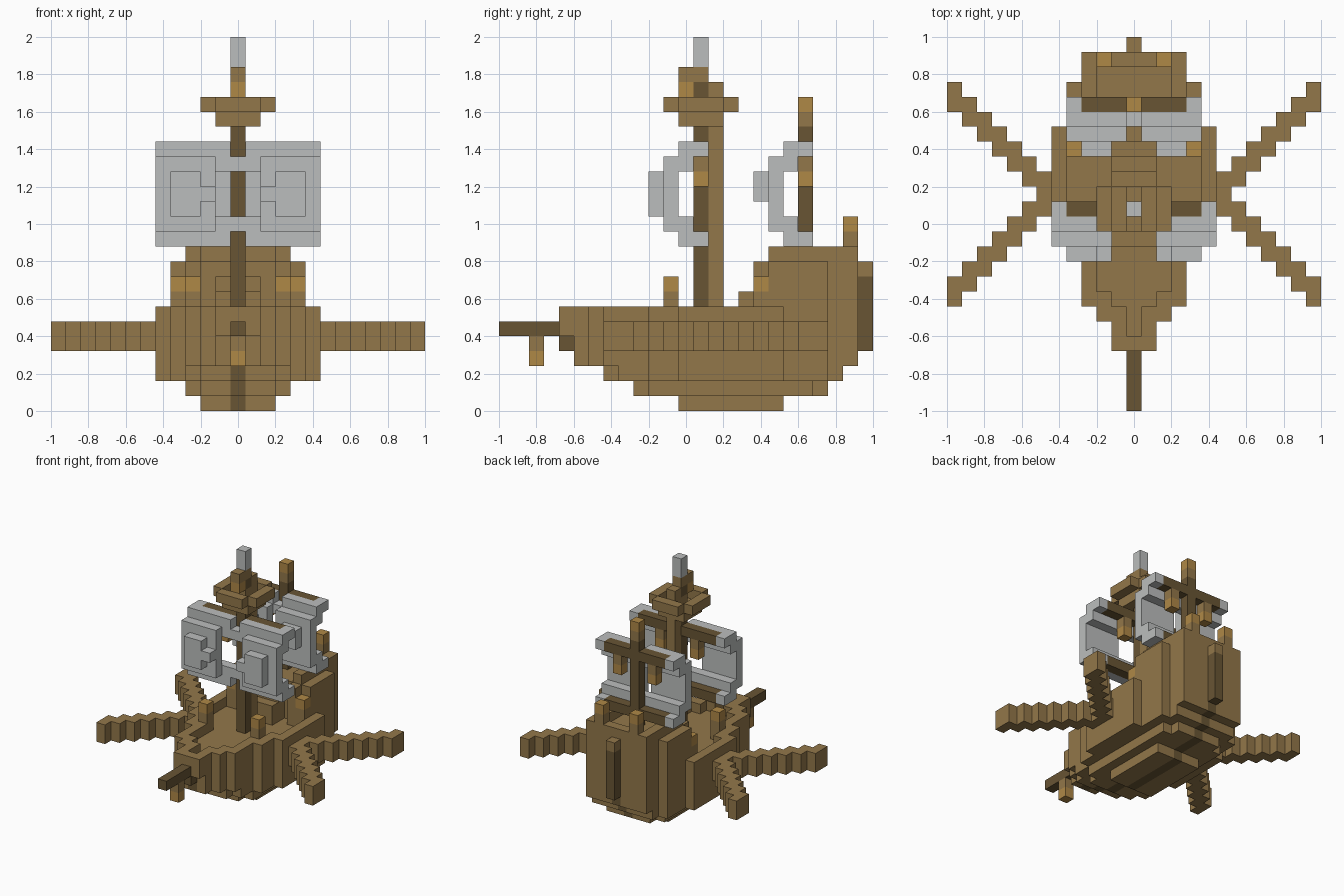
import bpy, bmesh
from mathutils import Vector

if "Cube" in bpy.data.objects:
    bpy.data.objects.remove(bpy.data.objects["Cube"])

U = 0.08  # edge of one block


def material(name, rgb):
    m = bpy.data.materials.new(name)
    m.use_nodes = True
    m.diffuse_color = (*rgb, 1)
    m.node_tree.nodes["Principled BSDF"].inputs["Base Color"].default_value = (*rgb, 1)
    return m


WOOD = material("brown wood", (0.29, 0.185, 0.068))
DARK = material("dark wood", (0.138, 0.09, 0.034))
GOLD = material("lantern gold", (0.43, 0.246, 0.062))
CLOTH = material("sail grey", (0.5, 0.515, 0.51))


def box(x, y, z):
    """Cells in inclusive ranges; a plain number is a single cell."""
    r = [range(a, a + 1) if isinstance(a, int) else range(a[0], a[1] + 1) for a in (x, y, z)]
    return {(i, j, k) for i in r[0] for j in r[1] for k in r[2]}


def mirror(cells):
    return cells | {(-i, j, k) for i, j, k in cells}


def build(name, cells, mat):
    """Turn block cells into a mesh made of the exposed faces only."""
    bm = bmesh.new()
    verts = {}

    def vert(p):
        key = tuple(round(2 * c) for c in p)
        if key not in verts:
            verts[key] = bm.verts.new((p[0] * U, p[1] * U, (p[2] + 0.5) * U))
        return verts[key]

    for c in sorted(cells):
        for axis in range(3):
            for s in (-1, 1):
                n = Vector((0, 0, 0))
                n[axis] = s
                if tuple(int(a + b) for a, b in zip(c, n)) in cells:
                    continue
                u = Vector((0, 0, 0))
                u[(axis + 1) % 3] = 1
                v = n.cross(u)
                mid = Vector(c) + n / 2
                bm.faces.new([vert(mid + (a * u + b * v) / 2)
                              for a, b in ((-1, -1), (1, -1), (1, 1), (-1, 1))])
    me = bpy.data.meshes.new(name)
    bm.to_mesh(me)
    bm.free()
    me.materials.append(mat)
    ob = bpy.data.objects.new(name, me)
    bpy.context.collection.objects.link(ob)
    return ob


def row(w, j, k):
    return box((-w, w), j, k)


# Hull: half widths from bow to stern
widths = dict(zip(range(-8, 12), [1, 1, 2, 3, 3, 3, 4, 4] + [5] * 7 + [4] * 3 + [3] * 2))
hull = box((-2, 2), (0, 6), 0)
for j, w in widths.items():
    if -3 <= j <= 9:
        hull |= row(min(3, j + 5, 11 - j), j, 1)
    if -5 <= j <= 10:
        hull |= row(min(w, j + 7, 13 - j), j, 2)
    if j >= -7:
        hull |= row(w, j, 3) | row(w, j, 4)
    hull |= row(w, j, 5) | row(w, j, 6)
hull |= box(0, -8, 4)

# Sunken main deck inside the bulwark
for j in range(-7, 6):
    inner = min(widths[j + d] for d in (-1, 0, 1)) - 1
    hull -= row(inner, j, 6)

# Stern castle with railing, side walls and steps
for j in range(6, 12):
    w = min(widths[j], 4)
    hull |= box((-w, w), j, (6, 9)) | mirror(box(3, j, 10))
hull |= box((-3, 3), 11, 10) | mirror(box(3, 5, (6, 9)))
hull |= box((-1, 1), 4, (6, 7)) | box((-1, 1), 5, (6, 8))

# Keel: lowest block of each column on the centre line
keel = {c for c in hull if c[0] == 0 and (0, c[1], c[2] - 1) not in hull}
keel = {c for c in keel if c[2] < 5}
build("hull", hull - keel, WOOD)
build("keel", keel, DARK)
build("stern_post", box(0, 12, (4, 8)), DARK)
build("stern_post_cap", box(0, 12, 9), WOOD)
build("bowsprit", box(0, (-12, -9), 5), DARK)

# Oars stepping out diagonally on both sides
for side, label in ((1, "left"), (-1, "right")):
    for way, end in ((1, "rear"), (-1, "front")):
        oar = set()
        for n in range(1, 8):
            for m in (n, n - 1):
                oar |= box(side * (5 + n), 2 + way * m, (4, 5))
        build(f"{end}_{label}_oar", oar, WOOD)

# Lanterns on posts, and hanging ones
lantern_spots = [("bow", 3, -1, (6, 7), 8), ("deck", 4, 5, (6, 7), 8),
                 ("stern", 2, 11, (11, 11), 12),
                 ("main_yard", 2, 1, (16, 16), 15), ("rear_yard", 2, 8, (16, 16), 15)]
for label, i, j, post, lamp in lantern_spots:
    build(label + "_lantern_posts", mirror(box(i, j, post)), WOOD)
    build(label + "_lanterns", mirror(box(i, j, lamp)), GOLD)
build("bowsprit_lantern_post", box(0, -10, 4), WOOD)
build("bowsprit_lantern", box(0, -10, 3), GOLD)

# Main mast, ladder, crow's nest and pennant
build("main_mast", box(0, 1, (6, 18)) | box(0, 1, 21), DARK)
build("mast_ladder", box(0, 2, (6, 18)) | box(0, 2, 21), WOOD)
nest_rim = box((-2, 2), (0, 2), 20) | box((-1, 1), (-1, 3), 20)
nest_rim -= box((-1, 1), (0, 2), 20)
build("crows_nest", box((-1, 1), (0, 2), 19) | nest_rim, WOOD)
build("nest_pillar", box(0, (1, 2), 20), WOOD)
build("nest_lantern", box(0, 0, 21), GOLD)
build("nest_cap", box(0, (0, 1), 22), WOOD)
build("pennant", box(0, 1, (23, 24)), CLOTH)

# Rear mast
build("rear_mast", box(0, 8, (10, 18)), DARK)
build("rear_mast_top", box(0, 8, 19), WOOD)
build("rear_mast_lantern", box(0, 8, 20), GOLD)

# Yards carry the sails at top and bottom
for name, half, j in (("main", 4, 1), ("rear", 3, 8)):
    for k, level in ((17, "upper"), (11, "lower")):
        build(f"{name}_{level}_yard", mirror(box((1, half), j, k)), DARK)

# Main sail: two billowing panels joined by strips
sail = set()
for k in (11, 17):
    sail |= box((1, 5), 0, k) | box(5, 1, k)
for k in (12, 16):
    sail |= box((0, 5), 0, k) | box((2, 5), -1, k)
sail |= box((2, 5), -1, (13, 15)) | box((3, 4), -2, (13, 15)) | box(2, -2, 14)
build("main_sail", mirror(sail), CLOTH)

# Rear sail
sail = set()
for k in (11, 17):
    sail |= box((1, 4), 7, k) | box(4, 8, k)
for k in (12, 16):
    sail |= box((0, 4), 7, k) | box((1, 4), 6, k)
sail |= box((1, 4), 6, (13, 15)) | box((2, 3), 5, (14, 15))
build("rear_sail", mirror(sail), CLOTH)
